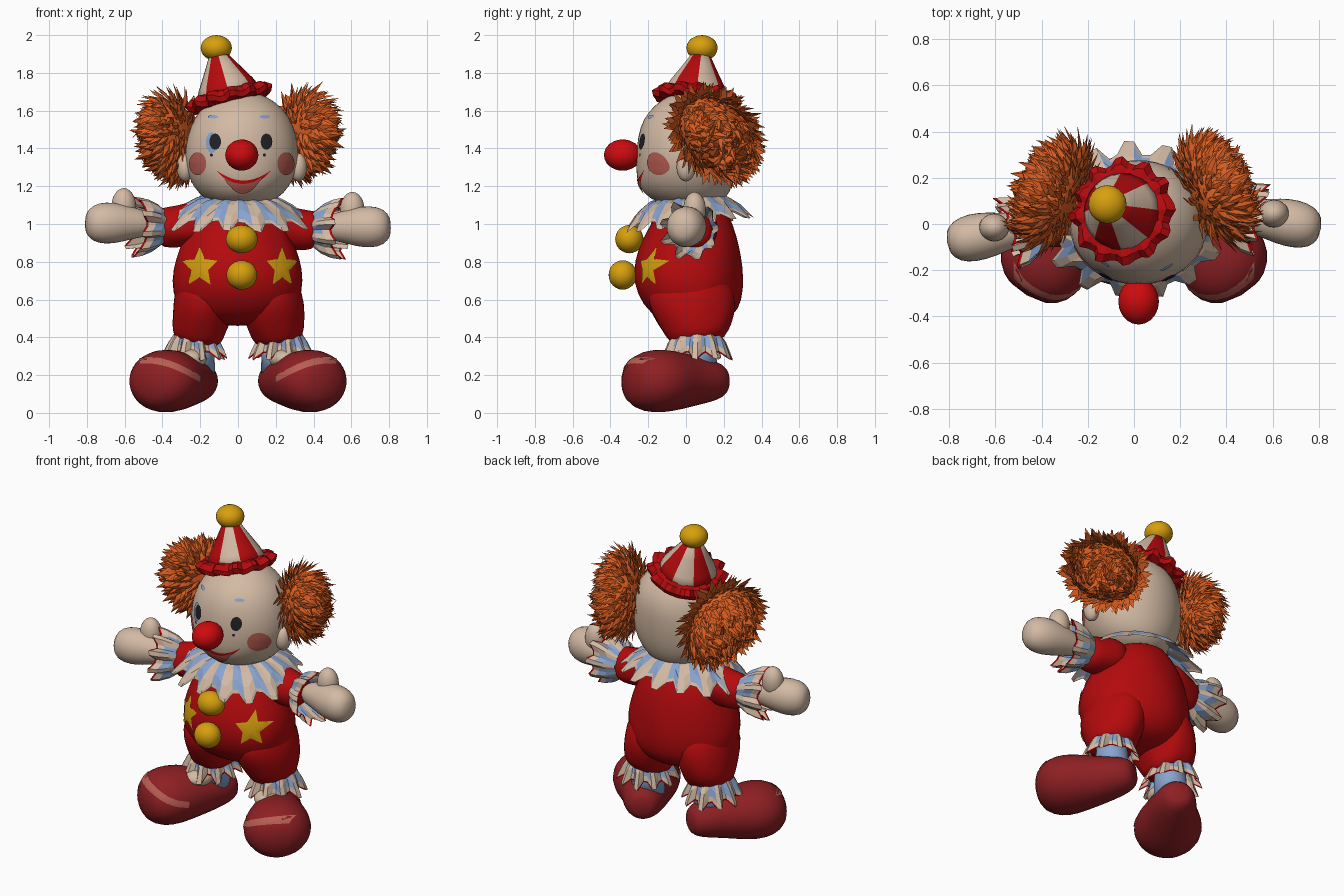
import bpy, bmesh, math, random
from mathutils import Vector, Matrix
from mathutils.bvhtree import BVHTree

random.seed(4)
cube = bpy.data.objects.get("Cube")
if cube:
    bpy.data.objects.remove(cube, do_unlink=True)


def material(name, *rgb):
    m = bpy.data.materials.new(name)
    m.use_nodes = True
    m.diffuse_color = (*rgb, 1)
    m.node_tree.nodes["Principled BSDF"].inputs["Base Color"].default_value = (*rgb, 1)
    return m


red = material("suit red", .46, .003, .004)
nose_red = material("nose red", .62, .003, .004)
shoe_red = material("shoe red", .27, .014, .017)
cream = material("cream cloth", .65, .49, .37)
orange = material("orange yarn", .7, .11, .015)
yellow = material("yellow felt", .68, .35, .004)
blue = material("pale blue", .25, .37, .62)
black = material("eye black", .015, .015, .02)
pink = material("blush pink", .48, .11, .085)


def make(name, bm, mats, smooth=True, sub=0):
    bmesh.ops.recalc_face_normals(bm, faces=bm.faces)
    for f in bm.faces:
        f.smooth = smooth
    me = bpy.data.meshes.new(name)
    bm.to_mesh(me)
    bm.free()
    for m in mats:
        me.materials.append(m)
    ob = bpy.data.objects.new(name, me)
    bpy.context.collection.objects.link(ob)
    if sub:
        ob.modifiers.new("round", "SUBSURF").levels = sub
        ob.modifiers["round"].render_levels = sub
    return ob


def tube(name, stations, mats, seg=20, sub=1, smooth=True, cap=True, pick=None, rough=0):
    """Loft oval rings (centre, width, depth, pleat) along a straight axis."""
    d = (Vector(stations[-1][0]) - Vector(stations[0][0])).normalized()
    ref = Vector((1, 0, 0)) if abs(d.x) < .7 else Vector((0, 1, 0))
    u = (ref - d * ref.dot(d)).normalized()
    v = d.cross(u)
    sway = [random.uniform(.5, 1.5) for _ in range(seg)]
    bm = bmesh.new()
    rings = []
    for c, ru, rv, *pleat in stations:
        p = pleat[0] if pleat else 0
        ring = []
        for k in range(seg):
            a = math.tau * k / seg
            w = p * (1 if k % 4 < 2 else -1) * sway[k]
            w += random.uniform(-rough, rough)
            co = Vector(c) + u * math.cos(a) * (ru + w) + v * math.sin(a) * (rv + w)
            ring.append(bm.verts.new(co + d * w * .8 * (p > 0)))
        rings.append(ring)
    for i in range(len(rings) - 1):
        for k in range(seg):
            n = (k + 1) % seg
            f = bm.faces.new((rings[i][k], rings[i][n], rings[i + 1][n], rings[i + 1][k]))
            f.material_index = pick(i, k) if pick else 0
    if cap:
        bm.faces.new(rings[0])
        bm.faces.new(rings[-1])
    return make(name, bm, mats, smooth, sub)


def ruffle(name, stations, seg, trim=True):
    """Pleated frill: blue folds, cream ridges and hem, patchy red edge."""
    last = len(stations) - 2

    def pick(i, k):
        if trim and i == last:
            return 2 if k % 4 else 0
        return int(k % 4 in (1, 2) and i < last - trim)

    return tube(name, stations, [cream, blue, red], seg, 0, False, False, pick)


def blob(name, centre, radii, mat, level=3):
    bm = bmesh.new()
    bmesh.ops.create_icosphere(bm, subdivisions=level, radius=1,
                               matrix=Matrix.Translation(centre) @ Matrix.Diagonal((*radii, 1)))
    return make(name, bm, [mat])


def surface(ob):
    bpy.context.view_layer.update()
    return BVHTree.FromObject(ob, bpy.context.evaluated_depsgraph_get())


def decal(name, tree, inner, outer, mat, closed=True, lift=.005):
    """Thin plate between two outlines, laid on a surface from the front."""
    bm = bmesh.new()
    rows = []
    for j in range(5):
        row = []
        for (ax, az), (bx, bz) in zip(inner, outer):
            x, z = ax + (bx - ax) * j / 4, az + (bz - az) * j / 4
            hit = tree.ray_cast(Vector((x, -2, z)), Vector((0, 1, 0)))
            if hit[0] is None:
                hit = tree.find_nearest(Vector((x, -.3, z)))
            row.append(bm.verts.new(hit[0] + hit[1] * lift))
        rows.append(row)
    n = len(inner)
    for a, b in zip(rows, rows[1:]):
        for k in range(n if closed else n - 1):
            bm.faces.new((a[k], a[(k + 1) % n], b[(k + 1) % n], b[k]))
    bmesh.ops.remove_doubles(bm, verts=bm.verts, dist=.0004)
    return make(name, bm, [mat])


def disc(name, tree, x, z, rx, rz, mat, points=20, notch=1, lift=.005):
    ring = []
    for k in range(points):
        a, r = math.tau * k / points, notch if k % 2 else 1
        ring.append((x + rx * r * math.sin(a), z + rz * r * math.cos(a)))
    return decal(name, tree, [(x, z)] * points, ring, mat, lift=lift)


def column(profile):
    return [((x, y, z), rx, ry) for z, x, y, rx, ry in profile]


# Suit body
body = tube("suit_body", column([
    (.46, 0, .06, .12, .1), (.5, 0, .05, .26, .2), (.58, 0, .03, .335, .265),
    (.7, 0, .01, .358, .295), (.82, 0, .01, .335, .28), (.93, 0, .02, .285, .25),
    (1.03, 0, .03, .24, .2), (1.12, 0, .03, .16, .15)]), [red], 24, rough=.009)
suit = surface(body)
for side, x, width in (("left", .23, .085), ("right", -.2, .098)):
    disc(side + "_star", suit, x, .77, width, .11, yellow, 10, .48, .007)
blob("upper_button", (.02, -.3, .92), (.085, .075, .075), yellow)
blob("lower_button", (.02, -.335, .73), (.082, .075, .078), yellow)

# Limbs
for s, side in ((1, "left"), (-1, "right")):
    tube(side + "_leg", column([
        (.36, s * .22, .06, .09, .1), (.39, s * .215, .06, .135, .15),
        (.45, s * .207, .06, .147, .185), (.55, s * .185, .04, .168, .23),
        (.66, s * .165, .02, .165, .235), (.76, s * .15, .02, .12, .15)]), [red], rough=.009)
    tube(side + "_sock", column([(.2, s * .22, .07, .1, .1), (.42, s * .22, .06, .09, .09)]), [blue], sub=0)
    blob(side + "_shoe_tongue", (s * .25, -.04, .285), (.085, .1, .055), cream)
    ax = s * .23
    ruffle(side + "_ankle_ruffle", [((ax, .06, .43), .1, .11, .004), ((ax, .06, .385), .125, .14, .012),
                                    ((ax, .06, .34), .145, .155, .016), ((ax, .06, .31), .155, .165, .018),
                                    ((ax, .06, .3), .157, .167, .019)], 40)
    shoe = tube(side + "_shoe", [
        ((s * .165, .21, .17), .06, .06), ((s * .185, .18, .17), .095, .095),
        ((s * .215, .12, .17), .125, .115), ((s * .27, .02, .17), .145, .14),
        ((s * .345, -.08, .17), .19, .165), ((s * .395, -.17, .168), .205, .172),
        ((s * .435, -.25, .165), .175, .15), ((s * .465, -.31, .16), .09, .085)], [shoe_red])
    # Worn streak across the toe
    arc = [(s * (.2 + .32 * t / 8), .16 + .1 * math.sin(t / 4.5)) for t in range(9)]
    decal(side + "_shoe_streak", surface(shoe), arc, [(x, z + .035) for x, z in arc], pink, False)

    # Sleeve, cuff and mitten; the right arm sits a little further forward
    off = Vector((0, 0, 0)) if s > 0 else Vector((0, -.06, .02))

    def at(x, y, z):
        return Vector((s * x, y, z)) + off * min(1, x / .5)

    tube(side + "_sleeve", [(at(.14, .05, 1), .1, .1), (at(.22, .05, .99), .13, .125),
                            (at(.32, .05, .97), .11, .11), (at(.4, .045, .96), .105, .11),
                            (at(.44, .04, .97), .07, .07)], [red], 16, rough=.009)
    ruffle(side + "_cuff", [(at(.385, .06, .97), .08, .08, .004), (at(.44, .045, .97), .12, .12, .012),
                            (at(.49, .03, .97), .14, .14, .015), (at(.53, .022, .97), .146, .146, .016),
                            (at(.542, .02, .97), .147, .147, .017)], 36)
    tube(side + "_mitten", [(at(.44, .04, .98), .06, .06), (at(.54, .03, .985), .08, .08),
                            (at(.62, .015, .985), .1, .105), (at(.7, 0, .985), .108, .115),
                            (at(.77, -.015, .985), .092, .1), (at(.81, -.02, .985), .045, .05)], [cream], 16)
    blob(side + "_thumb", at(.605, .045, 1.075), (.065, .06, .095), cream)

# Neck frill, dipping at the front
ruffle("collar", [((0, 0, 1.15), .14, .14, .003), ((0, .002, 1.13), .23, .205, .01),
                  ((0, .006, 1.085), .31, .268, .018), ((0, .011, 1.035), .36, .308, .024),
                  ((0, .015, 1.015), .375, .32, .026)], 60, False)

# Head
head = tube("head", column([
    (1.09, .02, -.03, .1, .12), (1.13, .02, -.025, .19, .205), (1.2, .02, -.015, .262, .255),
    (1.31, .02, 0, .306, .27), (1.42, .02, .01, .302, .272), (1.52, .02, .025, .275, .258),
    (1.6, .02, .045, .23, .215), (1.67, .01, .06, .15, .14), (1.7, .01, .06, .06, .06)]), [cream], 24)
face = surface(head)
blob("nose", (.02, -.335, 1.365), (.088, .1, .083), nose_red)
for s, side in ((1, "left"), (-1, "right")):
    blob(side + "_ear", (.02 + s * .3, 0, 1.3), (.045, .05, .075), cream)
    disc(side + "_eye", face, .015 + s * .133, 1.435, .03, .042, black, lift=.007)
    disc(side + "_freckle", face, s * .138, 1.365, .008, .008, black)
    disc(side + "_brow", face, .005 + s * .135, 1.565, .027, .009, blue)
    disc(side + "_cheek", face, .02 + s * .23, 1.32, .045, .06, pink)
disc("eye_shade", face, -.137, 1.43, .03, .055, blue)
span = [t / 8 - 1 for t in range(17)]
decal("smile", face, [(.03 + .145 * t, 1.232 + .055 * t * t) for t in span],
      [(.03 + .145 * t, 1.2 + .088 * t * t) for t in span], nose_red, False)
decal("lower_lip", face, [(.025 + .1 * t, 1.215 + .035 * t * t) for t in span],
      [(.025 + .1 * t, 1.165 + .085 * t * t) for t in span], pink, False, .008)

# Yarn hair: broad tufts on a long puff that slopes down and inward at the back
crown = Vector((0, -.04, 1.6))
for s, side, centre in ((1, "left", (.345, .155, 1.475)), (-1, "right", (-.345, .135, 1.46))):
    turn = (Matrix.Rotation(s * math.radians(25), 3, "Z")
            @ Matrix.Rotation(math.radians(-40), 3, "X"))
    core = Vector((.115, .225, .17))
    bm = bmesh.new()
    bmesh.ops.create_icosphere(bm, subdivisions=3, radius=1, matrix=Matrix.Translation(centre)
                               @ turn.to_4x4() @ Matrix.Diagonal((*core, 1)))
    count = 420
    for i in range(count):
        h, a = 1 - 2 * (i + .5) / count, i * 2.39996
        r = math.sqrt(1 - h * h)
        way = Vector((r * math.cos(a), r * math.sin(a), h))
        root = Vector(centre) + turn @ (way * core)
        normal = (turn @ Vector([w / c for w, c in zip(way, core)])).normalized()
        flow = (root - crown).normalized() + Vector([random.uniform(-.4, .4) for _ in range(3)])
        flow = (flow - normal * flow.dot(normal)).normalized()
        out = (flow + normal * random.uniform(.2, .7)).normalized()
        across = out.cross(normal).normalized() * random.uniform(.018, .026)
        length = random.uniform(.09, .135)
        middle = root + out * length * .4
        foot, left, tip, right, ridge = [bm.verts.new(p) for p in (
            root - normal * .01, middle + across, root + out * length, middle - across, middle + normal * .01)]
        for p, q in ((foot, left), (left, tip), (tip, right), (right, foot)):
            bm.faces.new((p, q, ridge))
        bm.faces.new((foot, right, tip, left))
    make(side + "_hair", bm, [orange], False)

# Striped hat with frilled brim and bobble
low, high = Vector((-.045, .05, 1.66)), Vector((-.113, .083, 1.92))


def along(t):
    return low.lerp(high, t)


tube("hat_cone", [(along(0), .185, .185), (along(.3), .148, .148), (along(.65), .09, .09),
                  (along(1), .035, .035)], [cream, red], 24, 0, pick=lambda i, k: (k + 6) // 3 % 2)
tube("hat_brim", [(along(-.1), .17, .17, .004), (along(-.07), .215, .215, .01), (along(.04), .225, .225, .012),
                  (along(.14), .195, .195, .008), (along(.16), .15, .15)], [red], 48, 0, False)
blob("hat_bobble", (-.115, .085, 1.932), (.083, .083, .068), yellow)
